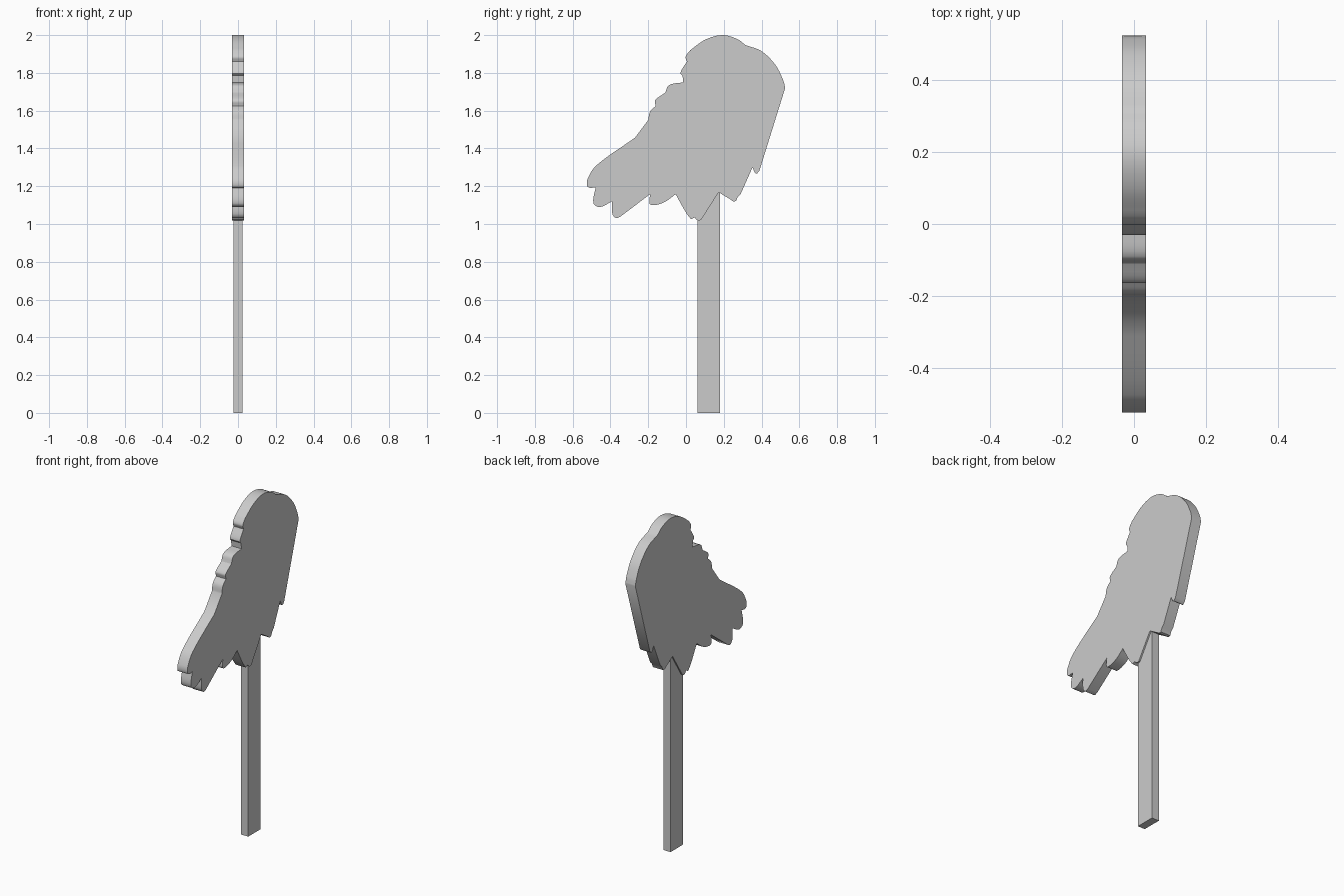
import bpy, bmesh
from mathutils import Vector
from mathutils.geometry import interpolate_bezier

if "Cube" in bpy.data.objects:
    bpy.data.objects.remove(bpy.data.objects["Cube"])

# Silhouette (y, z), clockwise; each run is a smooth stretch between sharp corners
RUNS = [
    [(.022, 1.92), (.10, 1.975), (.19, 2.0), (.27, 1.98), (.315, 1.947)],   # crown
    [(.315, 1.947), (.40, 1.915), (.475, 1.84), (.515, 1.76), (.525, 1.72)],
    [(.388, 1.28), (.37, 1.267), (.352, 1.30)],                             # right tips
    [(.29, 1.16), (.275, 1.145)],
    [(.265, 1.122), (.25, 1.12), (.235, 1.13)],
    [(.173, 1.168)],
    [(.08, 1.022), (.063, 1.018), (.045, 1.035)],                           # middle tips
    [(.027, 1.025), (.0, 1.06), (-.055, 1.158)],
    [(-.055, 1.158), (-.11, 1.118), (-.165, 1.1), (-.192, 1.107), (-.19, 1.158)],
    [(-.35, 1.037), (-.372, 1.032), (-.39, 1.055), (-.392, 1.12)],          # left tips
    [(-.392, 1.12), (-.455, 1.09), (-.49, 1.11), (-.478, 1.195)],
    [(-.505, 1.19), (-.523, 1.2), (-.52, 1.24), (-.475, 1.31), (-.27, 1.457)],
    [(-.27, 1.457), (-.2, 1.55)],                                           # scalloped edge
    [(-.2, 1.55), (-.19, 1.595), (-.16, 1.625)],
    [(-.16, 1.625), (-.163, 1.655), (-.11, 1.695)],
    [(-.11, 1.695), (-.09, 1.735), (-.015, 1.75)],
    [(-.018, 1.785), (-.03, 1.80), (.005, 1.86)],
    [(.005, 1.86), (-.002, 1.885), (.022, 1.92)],
]


def smooth_run(run, steps=6):
    pts = [Vector(p) for p in run]
    n = len(pts)
    if n < 3:
        return pts
    tan = [(pts[min(i + 1, n - 1)] - pts[max(i - 1, 0)]).normalized() for i in range(n)]
    out = [pts[0]]
    for i in range(n - 1):
        d = (pts[i + 1] - pts[i]).length / 3
        out += interpolate_bezier(pts[i], pts[i] + tan[i] * d,
                                  pts[i + 1] - tan[i + 1] * d, pts[i + 1], steps)[1:]
    return out


def slab(name, outline, half):
    """Extrude a (y, z) outline symmetrically along x."""
    bm = bmesh.new()
    face = bm.faces.new([bm.verts.new((-half, p[0], p[1])) for p in outline])
    ext = bmesh.ops.extrude_face_region(bm, geom=[face])
    verts = [v for v in ext["geom"] if isinstance(v, bmesh.types.BMVert)]
    bmesh.ops.translate(bm, vec=(2 * half, 0, 0), verts=verts)
    bmesh.ops.recalc_face_normals(bm, faces=bm.faces)
    mesh = bpy.data.meshes.new(name)
    bm.to_mesh(mesh)
    bm.free()
    ob = bpy.data.objects.new(name, mesh)
    bpy.context.collection.objects.link(ob)
    return ob


# Cut-out board
outline = []
for run in RUNS:
    for p in smooth_run(run):
        if not outline or (Vector(p) - outline[-1]).length > 1e-4:
            outline.append(Vector(p))
if (outline[0] - outline[-1]).length < 1e-4:
    outline.pop()
board = slab("cutout_board", outline, .033)
bpy.context.view_layer.objects.active = board
board.select_set(True)
bpy.ops.object.shade_smooth_by_angle()

# Handle stick, running up into the board
slab("handle_stick", [(.062, 0), (.18, 0), (.18, 1.3), (.062, 1.3)], .024)
